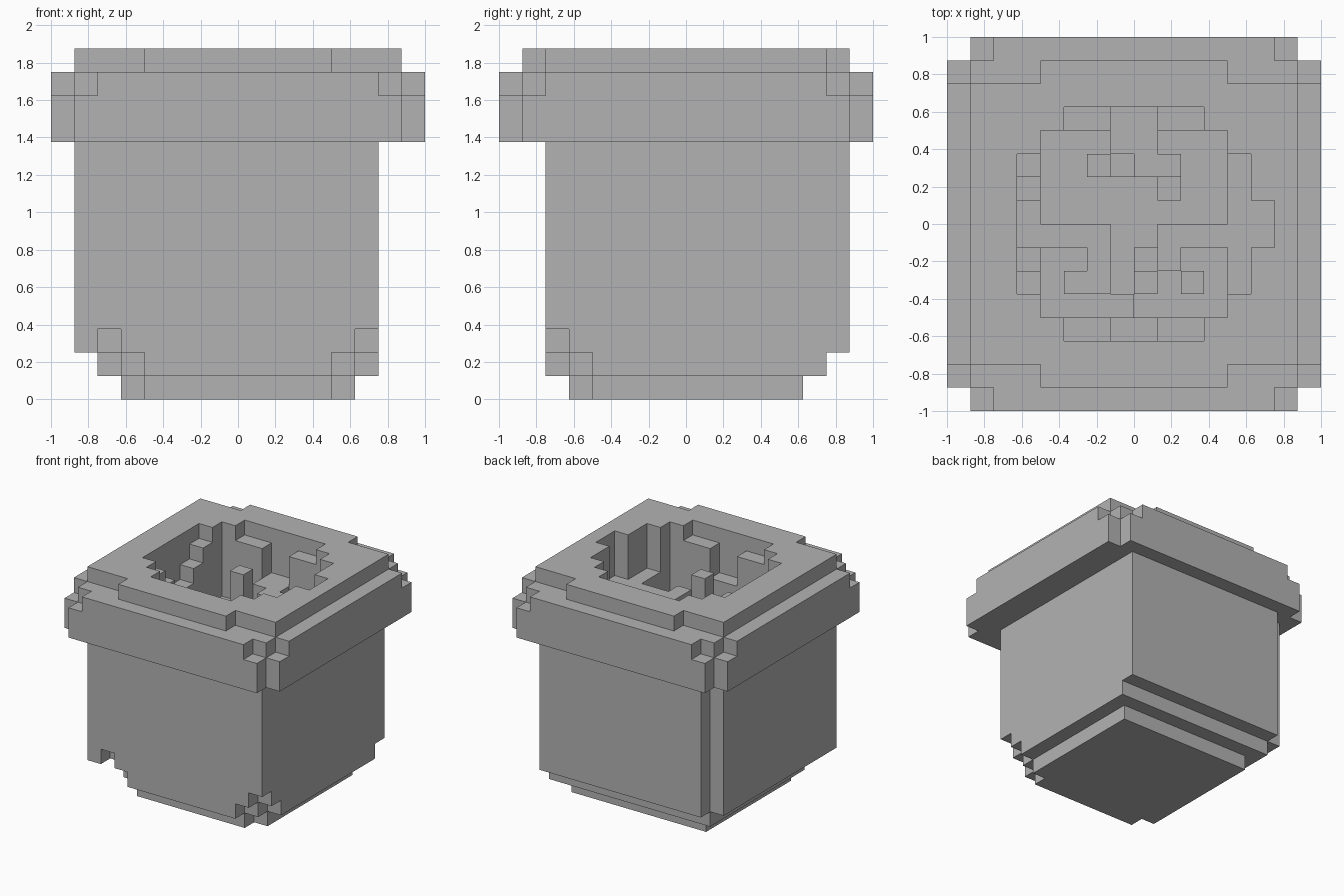
import bpy
import bmesh
import math
from itertools import product
from mathutils import Vector

cube = bpy.data.objects.get("Cube")
if cube:
    bpy.data.objects.remove(cube, do_unlink=True)

UNIT = 0.125          # edge length of one block
TOP = 15              # pot height in blocks
blocks = set()


def box(x0, x1, y0, y1, z0, z1):
    return set(product(range(x0, x1), range(y0, y1), range(z0, z1)))


def mirror_x(cells):
    return cells | {(-1 - x, y, z) for x, y, z in cells}


def mirror_y(cells):
    return cells | {(x, -1 - y, z) for x, y, z in cells}


def level(x0, x1, y0, y1, height):
    """Set the surface height inside the opening."""
    global blocks
    blocks -= box(x0, x1, y0, y1, height, TOP)
    blocks |= box(x0, x1, y0, y1, height - 4, height)


# Stepped foot with nibbled front corners
blocks |= box(-5, 5, -5, 5, 0, 1) | box(-6, 6, -6, 6, 1, 2)
blocks -= mirror_x(box(4, 5, -5, -4, 0, 1) | box(4, 6, -6, -5, 1, 2)
                   | box(5, 6, -5, -4, 1, 2))

# Body, thickened on one side and at the back
blocks |= box(-6, 6, -6, 6, 2, 11)
blocks |= box(-7, -6, -6, 6, 2, 11) | box(-6, 6, 6, 7, 2, 11)
blocks -= mirror_x(box(5, 6, -6, -5, 2, 3))

# Overhanging rim with stepped corners
blocks |= box(-8, 8, -7, 7, 11, 14) | box(-7, 7, -8, 8, 11, 14)
blocks -= mirror_y(mirror_x(box(6, 7, 7, 8, 13, 14) | box(7, 8, 6, 7, 13, 14)))

# Raised lip
blocks |= box(-7, 7, -6, 6, 14, 15) | box(-4, 4, -7, 7, 14, 15)

# Hollow floor, with a slightly higher patch at the front
level(-4, 4, -4, 4, 10)
level(-4, 0, -4, -3, 11)
level(-4, -3, -3, -1, 11)
level(-3, -2, -2, -1, 11)

# Ledges around the opening
level(4, 5, -3, 3, 12)
level(5, 6, -1, 1, 12)
level(-5, -4, -1, 1, 12)
for y, height in ((1, 13), (2, 14)):
    level(-5, -4, y, y + 1, height)
    level(-5, -4, -1 - y, -y, height)
for y in (-5, 4):
    level(-1, 1, y, y + 1, 12)
    level(-3, -1, y, y + 1, 14)
    level(1, 3, y, y + 1, 14)

# Arms reaching inwards from the ledges
level(-1, 1, 2, 4, 12)
level(1, 2, 2, 3, 12)
level(-4, -1, -1, 0, 12)
level(-2, -1, -2, -1, 12)
level(-3, -1, -3, -2, 12)
level(1, 4, -1, 0, 12)
level(1, 2, -2, -1, 12)

# Loose stubs and two small posts
for x, y in ((1, 1), (-1, 2), (0, -2), (2, -3)):
    level(x, x + 1, y, y + 1, 11)
for x, y in ((-2, 2), (0, -3)):
    level(x, x + 1, y, y + 1, 13)

# Skin the blocks: one quad on every exposed side
bm = bmesh.new()
verts = {}


def corner(p):
    key = tuple(round(c) for c in p)
    if key not in verts:
        verts[key] = bm.verts.new(Vector(key) * UNIT)
    return verts[key]


for cell in sorted(blocks):
    for axis, side in product(range(3), (0, 1)):
        near = list(cell)
        near[axis] += 2 * side - 1
        if tuple(near) in blocks:
            continue
        u, v = (axis + 1) % 3, (axis + 2) % 3
        ring = []
        for du, dv in ((0, 0), (1, 0), (1, 1), (0, 1)):
            p = list(cell)
            p[axis] += side
            p[u] += du
            p[v] += dv
            ring.append(corner(p))
        bm.faces.new(ring if side else ring[::-1])

# Merge coplanar squares into large flat faces
bmesh.ops.dissolve_limit(bm, angle_limit=math.radians(1),
                         verts=bm.verts[:], edges=bm.edges[:])
mesh = bpy.data.meshes.new("block_pot")
bm.to_mesh(mesh)
bm.free()
pot = bpy.data.objects.new("block_pot", mesh)
bpy.context.collection.objects.link(pot)

# Plain grey material
grey = bpy.data.materials.new("plain_grey")
grey.use_nodes = True
colour = (0.45, 0.45, 0.45, 1)
grey.diffuse_color = colour
grey.node_tree.nodes["Principled BSDF"].inputs["Base Color"].default_value = colour
mesh.materials.append(grey)
